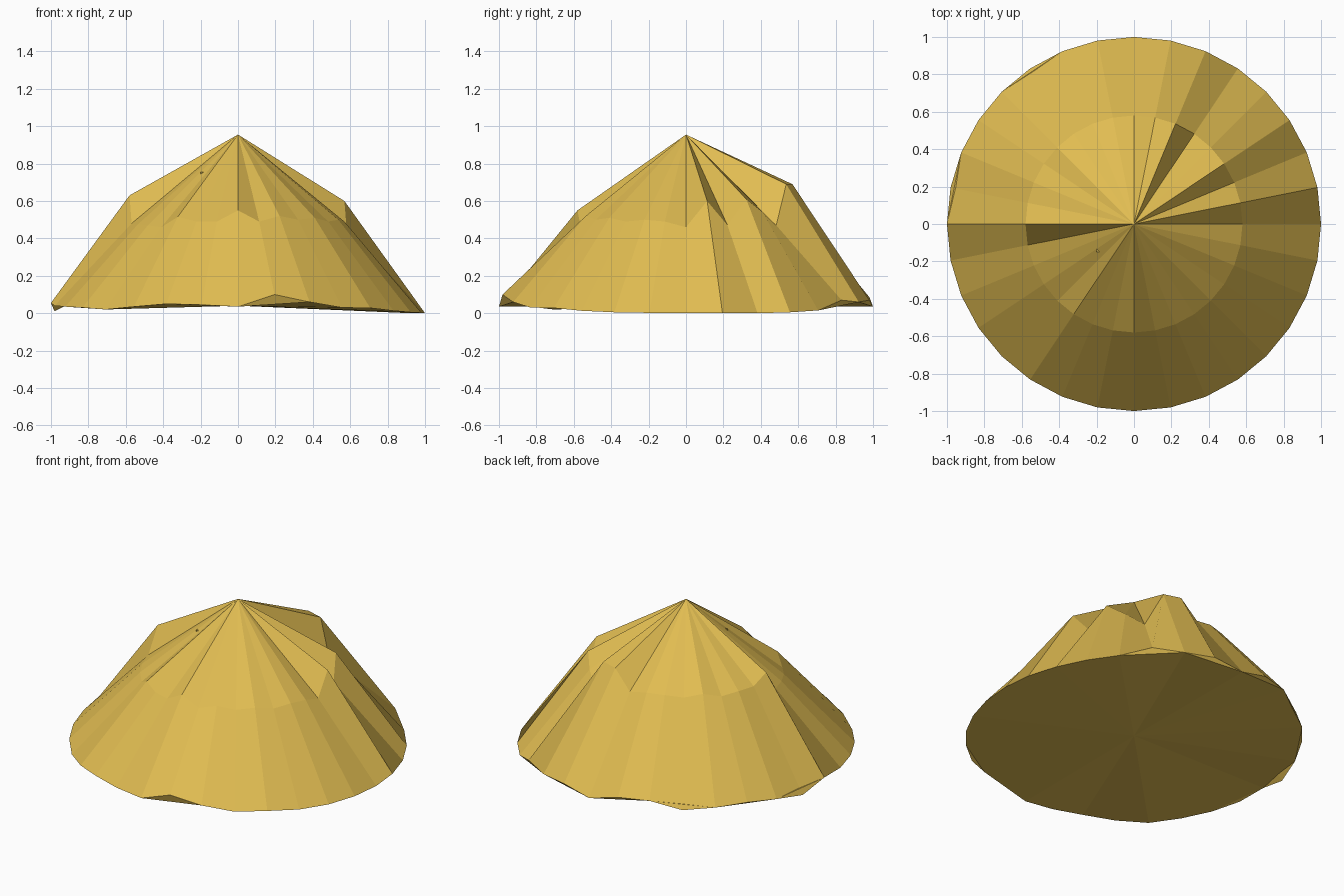
import bpy, bmesh, math

if "Cube" in bpy.data.objects:
    bpy.data.objects.remove(bpy.data.objects["Cube"])

# Heights around each ring, counter-clockwise from +x, in 11.25 degree steps
MID = [.46, .60, .47, .61, .54, .47, .69, .69,
       .57, .59, .59, .58, .60, .57, .58, .58,
       .63, .48, .475, .47, .46, .515, .49, .49,
       .55, .49, .52, .50, .51, .49, .50, .49]
RIM = [.0, .0, .0, .005, .015, .07, .06, .07,
       .035, .085, .09, .04, .05, .06, .04, .01,
       .055, .04, .035, .03, .02, .035, .05, .045,
       .035, .10, .06, .03, .028, .013, .005, .002]
N = 32

sand = bpy.data.materials.new("golden sand")
sand.diffuse_color = (0.75, 0.505, 0.083, 1)
sand.use_nodes = True
sand.node_tree.nodes["Principled BSDF"].inputs["Base Color"].default_value = sand.diffuse_color


def add_object(name, bm):
    mesh = bpy.data.meshes.new(name)
    bm.to_mesh(mesh)
    bm.free()
    mesh.materials.append(sand)
    bpy.context.collection.objects.link(bpy.data.objects.new(name, mesh))


def ring(bm, radius, heights):
    return [bm.verts.new((radius * math.cos(2 * math.pi * i / N),
                          radius * math.sin(2 * math.pi * i / N), z))
            for i, z in enumerate(heights)]


# Uneven heap: rim, shoulder ring and peak
bm = bmesh.new()
rim = ring(bm, 1.0, RIM)
mid = ring(bm, 0.58, MID)
peak = bm.verts.new((0, 0, 0.955))
for i in range(N):
    j = (i + 1) % N
    bm.faces.new((rim[i], rim[j], mid[j], mid[i]))
    bm.faces.new((mid[i], mid[j], peak))

# Underside: clip the odd corners, then fan to the centre
centre = bm.verts.new((0, 0, 0.04))
for i in range(0, N, 2):
    a, b, c = rim[i], rim[i + 1], rim[(i + 2) % N]
    bm.faces.new((c, b, a))
    bm.faces.new((a, centre, c))
add_object("heap", bm)

# Buried block whose front top corners just break the surface
bm = bmesh.new()
bmesh.ops.create_cube(bm, size=1)
for v in bm.verts:
    v.co = (v.co.x * 0.4, v.co.y * 0.3, 0.41 + v.co.z * 0.69)
add_object("buried_block", bm)
